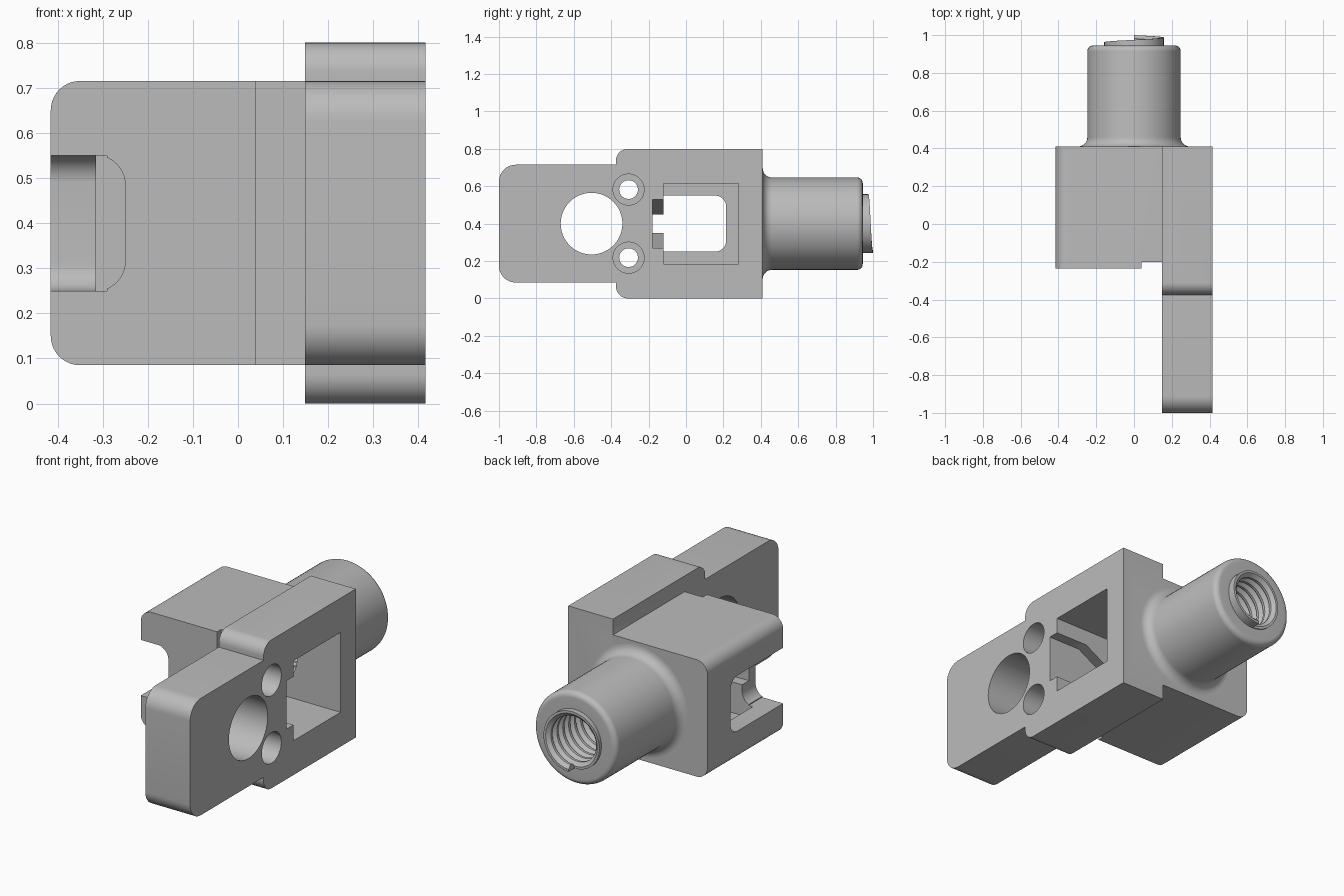
import bpy, bmesh, math
from mathutils import Vector

if "Cube" in bpy.data.objects:
    bpy.data.objects.remove(bpy.data.objects["Cube"], do_unlink=True)

GREY = 0.5
steel = bpy.data.materials.new("plain_grey")
steel.use_nodes = True
steel.diffuse_color = (GREY, GREY, GREY, 1)
steel.node_tree.nodes["Principled BSDF"].inputs["Base Color"].default_value = (GREY, GREY, GREY, 1)
AXIS_Z = 0.4


def make(name, bm):
    bmesh.ops.recalc_face_normals(bm, faces=bm.faces)
    mesh = bpy.data.meshes.new(name)
    bm.to_mesh(mesh)
    bm.free()
    mesh.materials.append(steel)
    ob = bpy.data.objects.new(name, mesh)
    bpy.context.collection.objects.link(ob)
    return ob


def rounded(corners, steps=10):
    """Outline from (u, v, radius) right-angle corners."""
    out = []
    for i, (u, v, r) in enumerate(corners):
        p = Vector((u, v))
        if not r:
            out.append(p)
            continue
        a = (Vector(corners[i - 1][:2]) - p).normalized()
        b = (Vector(corners[(i + 1) % len(corners)][:2]) - p).normalized()
        for k in range(steps + 1):
            t = math.pi / 2 * k / steps
            out.append(p + r * (a + b) - r * (b * math.cos(t) + a * math.sin(t)))
    return out


def prism(name, outline, axis, lo, hi):
    """Extrude a (y, z) outline along X or an (x, z) outline along Y."""
    bm = bmesh.new()
    place = (lambda u, v: (lo, u, v)) if axis == "X" else (lambda u, v: (u, lo, v))
    face = bm.faces.new([bm.verts.new(place(p[0], p[1])) for p in outline])
    new = bmesh.ops.extrude_face_region(bm, geom=[face])["geom"]
    shift = Vector((hi - lo, 0, 0)) if axis == "X" else Vector((0, hi - lo, 0))
    bmesh.ops.translate(bm, vec=shift, verts=[g for g in new if isinstance(g, bmesh.types.BMVert)])
    return make(name, bm)


def box(name, x, y, z):
    return prism(name, [(y[0], z[0]), (y[1], z[0]), (y[1], z[1]), (y[0], z[1])], "X", *x)


def drill(name, y, z, r, x0, x1, n=48):
    ring = [(y + r * math.cos(2 * math.pi * k / n), z + r * math.sin(2 * math.pi * k / n)) for k in range(n)]
    return prism(name, ring, "X", x0, x1)


def lathe(name, profile, steps=72):
    """Revolve (radius, y) points about the boss axis."""
    bm = bmesh.new()
    vs = [bm.verts.new((r, y, AXIS_Z)) for r, y in profile]
    es = [bm.edges.new(pair) for pair in zip(vs, vs[1:])]
    bmesh.ops.spin(bm, geom=vs + es, cent=(0, 0, AXIS_Z), axis=(0, 1, 0), angle=2 * math.pi, steps=steps)
    bmesh.ops.remove_doubles(bm, verts=bm.verts, dist=1e-4)
    return make(name, bm)


def combine(target, tool, operation):
    mod = target.modifiers.new(tool.name, "BOOLEAN")
    mod.operation, mod.solver, mod.object = operation, "EXACT", tool
    bpy.ops.object.select_all(action="DESELECT")
    bpy.context.view_layer.objects.active = target
    target.select_set(True)
    bpy.ops.object.modifier_apply(modifier=mod.name)
    bpy.data.objects.remove(tool, do_unlink=True)


def smooth(ob):
    bpy.ops.object.select_all(action="DESELECT")
    bpy.context.view_layer.objects.active = ob
    ob.select_set(True)
    bpy.ops.object.shade_smooth_by_angle(angle=math.radians(32))


# Side plate with its narrower mounting tongue
body = prism("clamp_body", rounded([
    (-1, .085, .09), (-.375, .085, 0), (-.375, 0, .065), (.41, 0, 0),
    (.41, .8, 0), (-.375, .8, .065), (-.375, .715, 0), (-1, .715, .09)]), "X", .148, .415)

# Main block, with rounded outer edges and a stepped front
combine(body, prism("block", rounded([
    (-.415, .085, .065), (.2, .085, 0), (.2, .715, 0), (-.415, .715, .065)]), "Y", -.235, .41), "UNION")
combine(body, box("front_step", (.04, .148), (-.4, -.2), (0, .8)), "DIFFERENCE")

# Round boss with a flared base and a rounded rim
quarter = [math.pi / 2 * k / 8 for k in range(9)]
flare = [(.297 - .05 * math.sin(t), .46 - .05 * math.cos(t)) for t in quarter]
rim = [(.217 + .03 * math.cos(t), .915 + .03 * math.sin(t)) for t in quarter]
combine(body, lathe("boss", [(0, .33), (.297, .33)] + flare + rim + [(0, .945)]), "UNION")

# Square pocket, side slot, tapered groove and holes
combine(body, box("pocket", (-.315, .5), (-.12, .28), (.185, .615)), "DIFFERENCE")
combine(body, prism("front_slot", rounded([
    (-.5, .25, 0), (-.25, .25, .065), (-.25, .55, .065), (-.5, .55, 0)]), "Y", -.3, 0), "DIFFERENCE")
combine(body, prism("side_slot", rounded([
    (-.25, .25, 0), (.215, .25, .06), (.215, .55, .06), (-.25, .55, 0)]), "X", -.5, -.29), "DIFFERENCE")
half = [(.5, .13), (.22, .13), (.08, .05), (-.28, .05)]
groove = [(x, AXIS_Z + h) for x, h in half] + [(x, AXIS_Z - h) for x, h in reversed(half)]
combine(body, prism("groove", groove, "Y", -.178, -.1), "DIFFERENCE")
combine(body, drill("large_hole", -.505, AXIS_Z, .165, 0, .5), "DIFFERENCE")
for side in (-1, 1):
    z = AXIS_Z + side * .182
    combine(body, drill("bolt_hole", -.307, z, .05, 0, .5), "DIFFERENCE")
    combine(body, drill("bolt_head_recess", -.307, z, .083, .28, .5), "DIFFERENCE")
combine(body, lathe("bore", [(0, .22), (.155, .22), (.155, 1.1), (0, 1.1)]), "DIFFERENCE")
smooth(body)

# Coiled thread insert inside the boss, its last turn standing proud
PITCH, TURNS, SEG = .05, 13, 40
section = [(.158, 0), (.158, -PITCH), (.145, -PITCH), (.126, -.032), (.126, -.018), (.145, 0)]
bm = bmesh.new()
rings = []
for k in range(TURNS * SEG + 1):
    a = 2 * math.pi * k / SEG
    y = 1 - PITCH * k / SEG
    rings.append([bm.verts.new((r * math.sin(a), y + d, AXIS_Z - r * math.cos(a))) for r, d in section])
for p, q in zip(rings, rings[1:]):
    for i in range(len(section)):
        j = (i + 1) % len(section)
        bm.faces.new((p[i], p[j], q[j], q[i]))
bm.faces.new(rings[0])
bm.faces.new(rings[-1])
smooth(make("thread_insert", bm))
